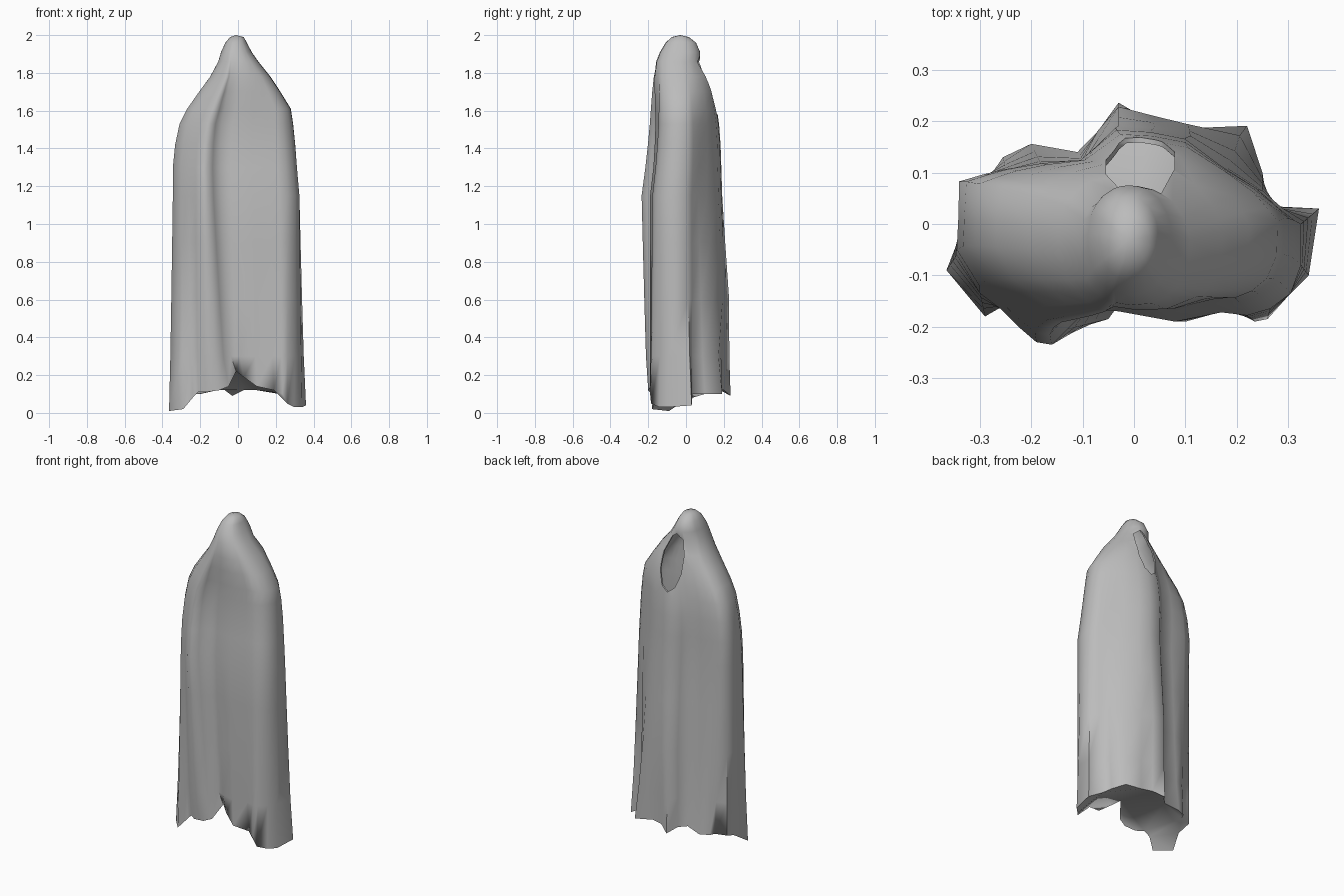
import bpy, bmesh, math
from mathutils import Vector

old = bpy.data.objects.get("Cube")
if old:
    bpy.data.objects.remove(old, do_unlink=True)

cloth = bpy.data.materials.new("grey cloth")
cloth.use_nodes = True
grey = (0.5, 0.5, 0.5, 1)
cloth.diffuse_color = grey
cloth.node_tree.nodes["Principled BSDF"].inputs["Base Color"].default_value = grey

# Folded hem outline: x, y, hem height
hem = [(.36, .03, .04), (.26, .035, .1), (.25, .1, .1), (.22, .19, .1), (.1, .18, .12),
       (.03, .2, .12), (-.03, .235, .09), (-.07, .18, .12), (-.11, .14, .12),
       (-.2, .155, .1), (-.255, .13, .1), (-.27, .1, .1), (-.34, .08, .1),
       (-.33, 0, .07), (-.365, -.09, .01), (-.29, -.18, .02), (-.24, -.15, .08),
       (-.21, -.16, .11), (-.17, -.19, .11), (-.1, -.2, .12), (-.05, -.185, .14),
       (-.01, -.13, .22), (.03, -.16, .19), (.1, -.19, .14), (.19, -.165, .12),
       (.235, -.19, .1), (.26, -.185, .05), (.3, -.14, .03), (.34, -.1, .03)]

# Outline at elbow height: x, y, matching the hem points in order
elbow = [(.325, 0), (.29, .03), (.25, .065), (.18, .11), (.11, .17), (.04, .185), (-.03, .19),
         (-.07, .15), (-.1, .12), (-.18, .115), (-.25, .105), (-.29, .095), (-.34, .08),
         (-.342, 0), (-.345, -.06), (-.3, -.135), (-.26, -.165), (-.225, -.2), (-.19, -.23),
         (-.16, -.235), (-.13, -.205), (-.09, -.165), (-.03, -.17), (.08, -.19),
         (.17, -.172), (.22, -.178), (.265, -.165), (.305, -.135), (.325, -.08)]
elbow_height = 1.15

# Upper sections: height, x range, y range, fold strength
upper = [(1.3, -.345, .312, -.215, .187, 1), (1.42, -.333, .303, -.203, .183, .9),
         (1.53, -.31, .292, -.194, .175, .8), (1.61, -.27, .28, -.19, .163, .65),
         (1.7, -.207, .225, -.185, .145, .45), (1.78, -.148, .172, -.178, .118, .25),
         (1.86, -.105, .108, -.16, .073, .05), (1.91, -.09, .073, -.138, .075, 0),
         (1.96, -.067, .047, -.108, .053, 0), (1.99, -.042, .03, -.075, .015, 0)]


def lower_ring(z):
    """Outline between the uneven hem and the elbows."""
    t = (z / elbow_height) ** .8
    fullness = .02 * math.exp(-((z - .6) / .35) ** 2)
    ring = []
    for (hx, hy, hz), (ex, ey) in zip(hem, elbow):
        x, y = hx + t * (ex - hx), hy + t * (ey - hy)
        if y > .15:
            y += fullness
        ring.append((x, y, z or hz))
    return ring


def upper_ring(z, x0, x1, y0, y1, fold):
    """Elbow outline rounded off and fitted to the given ranges."""
    ring = []
    for ex, ey in elbow:
        fx, fy = (ex + .01) / .335, (ey + .0225) / .2125
        angle = math.atan2(fy, fx)
        c, s = math.cos(angle), math.sin(angle)
        radius = (abs(c) ** 2.2 + abs(s) ** 2.2) ** (-1 / 2.2)
        u = fold * fx + (1 - fold) * c * radius
        v = fold * fy + (1 - fold) * s * radius
        ring.append(((x0 + x1 + u * (x1 - x0)) / 2, (y0 + y1 + v * (y1 - y0)) / 2, z))
    return ring


# Cloak body and hood lofted through the sections, closed underneath
outlines = [lower_ring(z) for z in (0, .3, .6, .9, elbow_height)]
outlines += [upper_ring(*section) for section in upper]
bm = bmesh.new()
rings = [[bm.verts.new(Vector(p)) for p in outline] for outline in outlines]
n = len(hem)
for low, high in zip(rings, rings[1:]):
    for i in range(n):
        j = (i + 1) % n
        bm.faces.new((low[i], low[j], high[j], high[i]))
tip = bm.verts.new((-.012, -.03, 2))
for i in range(n):
    bm.faces.new((rings[-1][i], rings[-1][(i + 1) % n], tip))
base = bm.faces.new(rings[0][::-1])
bmesh.ops.triangulate(bm, faces=[base])
mesh = bpy.data.meshes.new("hooded_cloak")
bm.to_mesh(mesh)
bm.free()
mesh.materials.append(cloth)
cloak = bpy.data.objects.new("hooded_cloak", mesh)
bpy.context.collection.objects.link(cloak)

# Face opening cutter
bpy.ops.mesh.primitive_cylinder_add(vertices=10, radius=1, depth=1, location=(.012, .27, 1.725),
                                    rotation=(math.pi / 2, 0, 0))
cutter = bpy.context.object
cutter.name = "face_opening_cutter"
cutter.scale = (.07, .165, .5)
cutter.hide_render = True

# Cloth thickness and face opening
bpy.ops.object.select_all(action="DESELECT")
cloak.select_set(True)
bpy.context.view_layer.objects.active = cloak
solid = cloak.modifiers.new("thickness", "SOLIDIFY")
solid.thickness = .01
solid.offset = -1
cut = cloak.modifiers.new("face_opening", "BOOLEAN")
cut.object = cutter
cut.operation = "DIFFERENCE"
cut.solver = "EXACT"
for name in ("thickness", "face_opening"):
    bpy.ops.object.modifier_apply(modifier=name)
bpy.data.objects.remove(cutter, do_unlink=True)
bpy.ops.object.shade_smooth_by_angle(angle=math.radians(75))
